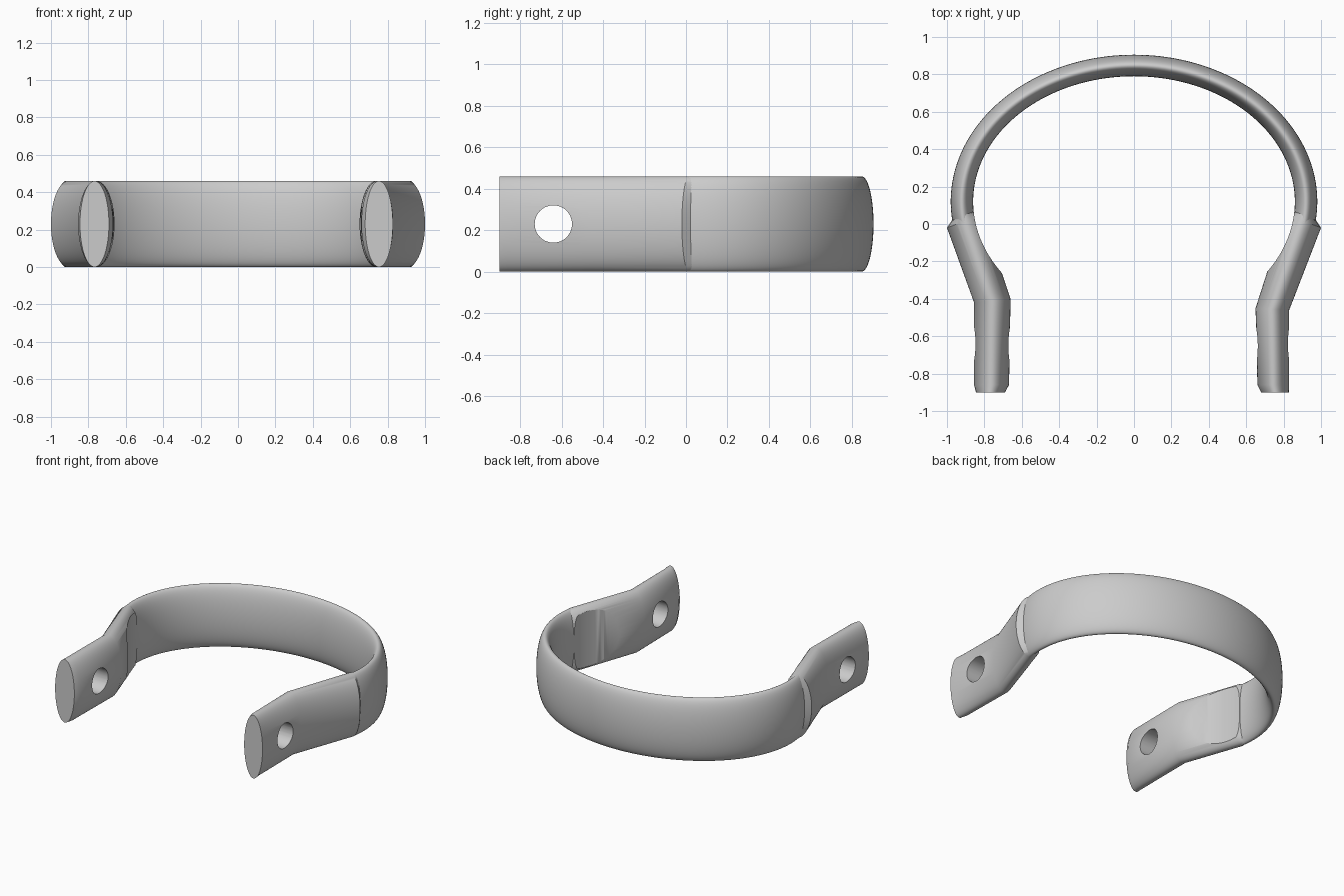
import bpy, bmesh
from math import cos, sin, pi, radians
from mathutils import Vector

cube = bpy.data.objects.get("Cube")
if cube:
    bpy.data.objects.remove(cube, do_unlink=True)

MID = 0.23            # mid height of the clamp
CENTRE_Y = 0.12       # centre of the band
INNER = (0.86, 0.67)  # inner radii of the band
OUTER = (0.98, 0.785) # outer radii of the band
SIDES = 64

steel = bpy.data.materials.new("grey steel")
steel.use_nodes = True
GREY = (0.6, 0.6, 0.6, 1)
steel.diffuse_color = GREY
steel.node_tree.nodes["Principled BSDF"].inputs["Base Color"].default_value = GREY


def make_object(name, bm):
    bmesh.ops.recalc_face_normals(bm, faces=bm.faces)
    mesh = bpy.data.meshes.new(name)
    bm.to_mesh(mesh)
    bm.free()
    mesh.materials.append(steel)
    obj = bpy.data.objects.new(name, mesh)
    bpy.context.collection.objects.link(obj)
    return obj


def loft(name, sections):
    """Join oval sections given as (outer xy, inner xy, half height)."""
    bm = bmesh.new()
    loops = []
    for outer, inner, half in sections:
        a, b = Vector((*outer, MID)), Vector((*inner, MID))
        mid, side, up = (a + b) / 2, (a - b) / 2, Vector((0, 0, half))
        loops.append([bm.verts.new(mid + side * cos(t) + up * sin(t))
                      for t in (2 * pi * i / SIDES for i in range(SIDES))])
    for p, q in zip(loops, loops[1:]):
        for i in range(SIDES):
            j = (i + 1) % SIDES
            bm.faces.new((p[i], p[j], q[j], q[i]))
    bm.faces.new(loops[0])
    bm.faces.new(loops[-1])
    return make_object(name, bm)


def cylinder(name, radius, depth, segments):
    bm = bmesh.new()
    bmesh.ops.create_cone(bm, cap_ends=True, segments=segments,
                          radius1=radius, radius2=radius, depth=depth)
    obj = make_object(name, bm)
    obj.hide_render = True
    return obj


def activate(obj):
    bpy.ops.object.select_all(action='DESELECT')
    obj.select_set(True)
    bpy.context.view_layer.objects.active = obj


def ellipse(radii, t):
    return (radii[0] * cos(t), CENTRE_Y + radii[1] * sin(t))


# Curved band
START, STEPS = radians(-9), 96
angles = [START + (pi - 2 * START) * i / STEPS for i in range(STEPS + 1)]
band = loft("band", [(ellipse(OUTER, t), ellipse(INNER, t), MID) for t in angles])

# Cutters: the inside of the band and the bolt holes
scoop = cylinder("scoop_cutter", 1, 2, 128)
scoop.scale = (INNER[0], INNER[1], 1)
scoop.location = (0, CENTRE_Y, MID)
drill = cylinder("bolt_hole_cutter", 0.09, 3, 48)
drill.rotation_euler = (0, pi / 2, 0)
drill.location = (0, -0.64, MID)

# Bent arms, outer edge then inner edge
right_arm = loft("right_arm", [
    ((-0.96, 0.04), (-0.87, 0.07), 0.225),
    ((-1.0, -0.02), (-0.81, 0.05), MID),
    ((-0.855, -0.42), (-0.66, -0.40), MID),
    ((-0.855, -0.86), (-0.668, -0.86), MID),
    ((-0.845, -0.9), (-0.69, -0.9), MID)])
left_arm = loft("left_arm", [
    ((0.96, 0.04), (0.87, 0.07), 0.225),
    ((1.0, -0.02), (0.81, 0.05), MID),
    ((0.83, -0.46), (0.65, -0.45), MID),
    ((0.83, -0.86), (0.66, -0.86), MID),
    ((0.828, -0.9), (0.68, -0.9), MID)])

for arm in (right_arm, left_arm):
    activate(arm)
    for cutter in (scoop, drill):
        mod = arm.modifiers.new(cutter.name, 'BOOLEAN')
        mod.operation = 'DIFFERENCE'
        mod.solver = 'EXACT'
        mod.object = cutter
        bpy.ops.object.modifier_apply(modifier=mod.name)

for cutter in (scoop, drill):
    bpy.data.objects.remove(cutter, do_unlink=True)

for obj in (band, right_arm, left_arm):
    activate(obj)
    bpy.ops.object.shade_smooth_by_angle(angle=radians(30))
